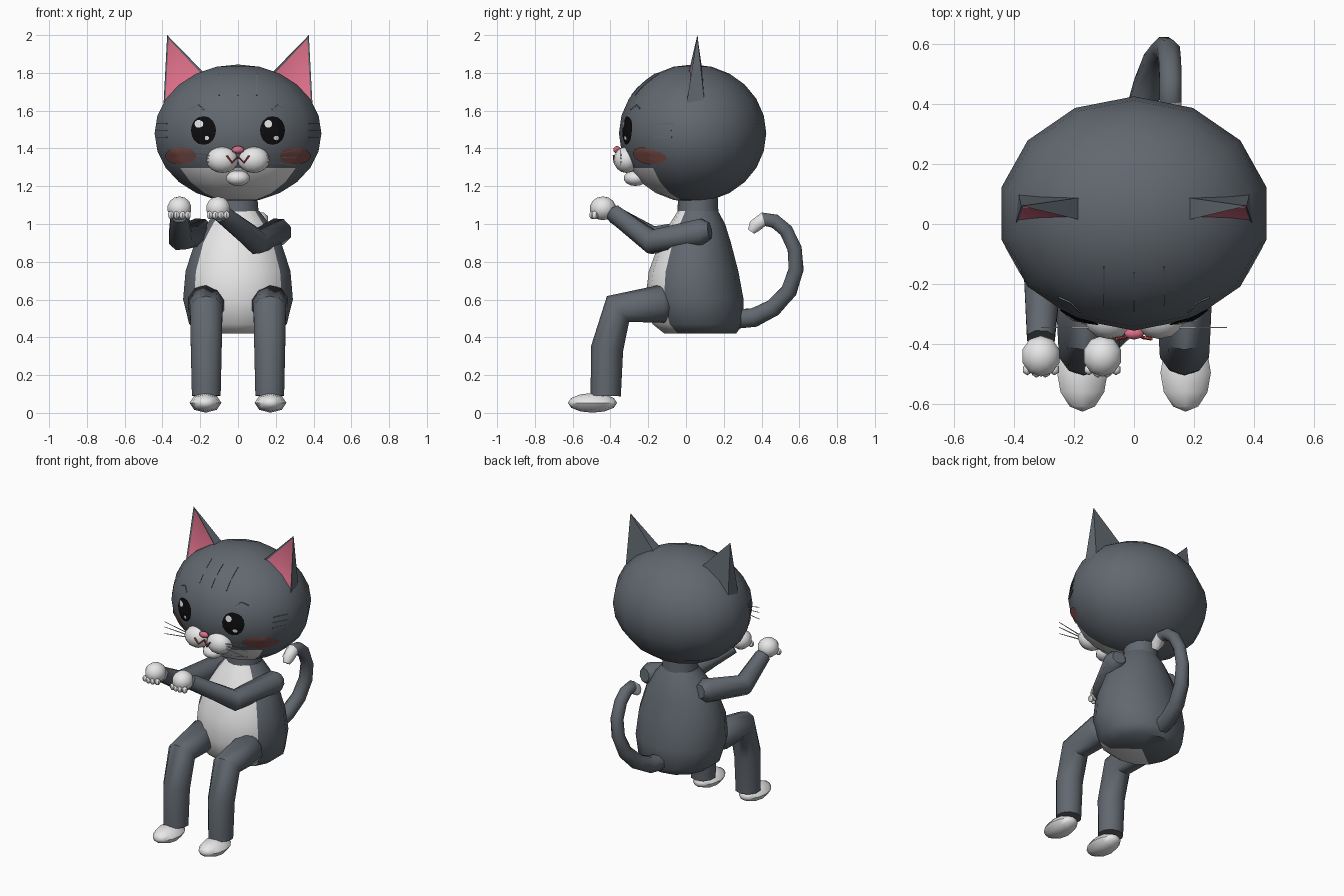
import bpy, bmesh
from math import sin, cos, pi, radians
from mathutils import Vector, Matrix
from mathutils.bvhtree import BVHTree

cube = bpy.data.objects.get("Cube")
if cube:
    bpy.data.objects.remove(cube, do_unlink=True)


def material(name, r, g, b):
    m = bpy.data.materials.new(name)
    m.use_nodes = True
    m.diffuse_color = (r, g, b, 1)
    bsdf = next(n for n in m.node_tree.nodes if n.type == 'BSDF_PRINCIPLED')
    bsdf.inputs["Base Color"].default_value = (r, g, b, 1)
    bsdf.inputs["Roughness"].default_value = 0.8
    return m


FUR = material("grey fur", .12, .138, .16)
WHITE = material("white fur", .8, .8, .8)
PINK = material("ear pink", .72, .16, .25)
BLACK = material("eye black", .004, .004, .005)
BLUSH = material("cheek blush", .2, .075, .065)
RED = material("mouth red", .5, .07, .07)
parts = []


def finish(bm, name, mats, recalc=True):
    if recalc:
        bmesh.ops.recalc_face_normals(bm, faces=bm.faces[:])
    mesh = bpy.data.meshes.new(name)
    bm.to_mesh(mesh)
    bm.free()
    for m in mats:
        mesh.materials.append(m)
    ob = bpy.data.objects.new(name, mesh)
    bpy.context.collection.objects.link(ob)
    parts.append(ob)
    return ob


def skin(bm, rings):
    """Bridge rings of verts, cap both ends with fans; yields (face, ring, segment)."""
    n = len(rings[0])
    out = []
    for i in range(len(rings) - 1):
        a, b = rings[i], rings[i + 1]
        for k in range(n):
            j = (k + 1) % n
            out.append((bm.faces.new((a[k], a[j], b[j], b[k])), i, k))
    for i, ring in ((0, rings[0]), (len(rings) - 2, rings[-1])):
        mid = bm.verts.new(sum((v.co for v in ring), Vector()) / n)
        for k in range(n):
            out.append((bm.faces.new((ring[k], ring[(k + 1) % n], mid)), i, k))
    return out


def lathe(name, profile, mats, top=9, n=14):
    """Rings of (z, rx, ry, cy); the front sectors below 'top' get the second colour."""
    bm = bmesh.new()
    rings = []
    for z, rx, ry, cy in profile:
        rings.append([bm.verts.new((rx * sin(2 * pi * k / n), cy - ry * cos(2 * pi * k / n), z))
                      for k in range(n)])
    for f, i, k in skin(bm, rings):
        if len(mats) > 1 and k in (0, 1, n - 2, n - 1) and f.calc_center_median().z < top:
            f.material_index = 1
    return finish(bm, name, mats)


def tube(name, pts, radii, mats, n=8, ref=(1, 0, 0), tip=99):
    """Tapered tube along a path; rings from 'tip' on get the second colour."""
    bm = bmesh.new()
    pts = [Vector(p) for p in pts]
    if not isinstance(radii, (list, tuple)):
        radii = [radii] * len(pts)
    rings = []
    for i, p in enumerate(pts):
        d_in = (p - pts[max(i - 1, 0)]).normalized()
        d_out = (pts[min(i + 1, len(pts) - 1)] - p).normalized()
        t = (d_in + d_out).normalized()
        u = Vector(ref)
        u = (u - t * u.dot(t)).normalized()
        v = t.cross(u)
        rings.append([bm.verts.new(p + radii[i] * (u * cos(2 * pi * (k + .5) / n)
                                                   + v * sin(2 * pi * (k + .5) / n)))
                      for k in range(n)])
    for f, i, k in skin(bm, rings):
        f.material_index = int(i >= tip)
    return finish(bm, name, mats)


def ball(name, loc, size, mat, u=10, v=7, forward=False):
    bm = bmesh.new()
    rot = Matrix.Rotation(pi / 2, 4, 'X') if forward else Matrix()
    mtx = Matrix.Translation(loc) @ Matrix.Diagonal((*size, 1)) @ rot
    bmesh.ops.create_uvsphere(bm, u_segments=u, v_segments=v, radius=1, matrix=mtx)
    return finish(bm, name, [mat])


# Head with pale lower face, neck, body with pale belly
lats = [radians(a) for a in range(-75, 90, 15)]
head = lathe("head", [(1.48 + .365 * sin(a), .453 * cos(a), .39 * cos(a), .035) for a in lats],
             [FUR, WHITE], top=1.295)
for v in head.data.vertices[-2:]:  # round off the two poles
    v.co.z += .012 if v.co.z > 1.5 else -.012
lathe("neck", [(1.03, .115, .11, .063), (1.14, .105, .105, .063)], [FUR])
lathe("body", [(.42, .2, .19, .075), (.47, .265, .24, .063), (.6, .298, .26, .045),
               (.75, .285, .237, .04), (.9, .235, .19, .048), (1.0, .17, .147, .06),
               (1.07, .115, .106, .063)], [FUR, WHITE])

tree = BVHTree.FromPolygons([v.co for v in head.data.vertices],
                            [p.vertices[:] for p in head.data.polygons])


def on_head(x, z, lift=0.0):
    hit = tree.ray_cast(Vector((x, -3, z)), Vector((0, 1, 0)))
    if hit[0] is None:
        return Vector((x, 0, z))
    return hit[0] + hit[1] * lift


def patch(name, cx, cz, rx, rz, lift, mat, n=16, steps=4):
    """Thin oval plate that follows the face."""
    bm = bmesh.new()
    mid = bm.verts.new(on_head(cx, cz, lift))
    last = None
    for s in range(1, steps + 1):
        q = s / steps
        ring = [bm.verts.new(on_head(cx + rx * q * cos(2 * pi * k / n),
                                     cz + rz * q * sin(2 * pi * k / n), lift)) for k in range(n)]
        for k in range(n):
            j = (k + 1) % n
            bm.faces.new((last[k], ring[k], ring[j], last[j]) if last else (mid, ring[k], ring[j]))
        last = ring
    return finish(bm, name, [mat], recalc=False)


# Paired parts
for side, s in (("left", 1), ("right", -1)):
    # Ear: wedge with inset pink front
    bm = bmesh.new()
    tip, a, b, c, d = [bm.verts.new((s * x, y, z)) for x, y, z in (
        (.375, .06, 2.0), (.165, .01, 1.785), (.395, 0, 1.62), (.385, .1, 1.63), (.165, .09, 1.785))]
    front = bm.faces.new((tip, a, b))
    for f in ((tip, b, c), (tip, c, d), (tip, d, a), (a, b, c, d)):
        bm.faces.new(f)
    bmesh.ops.recalc_face_normals(bm, faces=bm.faces[:])
    bmesh.ops.inset_individual(bm, faces=[front], thickness=.02, depth=-.008)
    front.material_index = 1
    finish(bm, side + "_ear", [FUR, PINK], recalc=False)

    # Face
    patch(side + "_eye", s * .18, 1.495, .065, .075, .007, BLACK)
    patch(side + "_eye_glint", s * .18 - .022, 1.528, .021, .021, .013, WHITE, 10, 2)
    patch(side + "_eye_small_glint", s * .18 + .018, 1.457, .012, .012, .013, WHITE, 8, 2)
    patch(side + "_cheek", s * .3, 1.362, .082, .045, .005, BLUSH)
    ball(side + "_muzzle", (s * .083, -.315, 1.34), (.085, .068, .07), WHITE, 12, 8)
    for i, z in enumerate((1.39, 1.355, 1.31)):
        tube(f"{side}_whisker_{i + 1}", [(s * .11, -.345, 1.345 + (1 - i) * .01), (s * .31, -.345, z)],
             [.004, .002], [WHITE], 4, (0, 1, 0))
        tube(f"{side}_face_stripe_{i + 1}",
             [on_head(s * x, 1.53 - i * .035) for x in (.375, .4, .425)], .005, [FUR], 4, (0, 0, 1))
    tube(side + "_brow", [on_head(s * x, z) for x, z in ((.18, 1.605), (.21, 1.628), (.25, 1.61))],
         .005, [FUR], 4, (0, 1, 0))

    # Leg and foot
    x = s * .168
    tube(side + "_leg", [(x, -.07, .585), (x, -.12, .578), (x, -.36, .55), (x, -.418, .34), (x, -.425, .09)],
         [.05, .102, .09, .086, .08], [FUR], 10)
    ball(side + "_foot", (s * .172, -.495, .053), (.084, .13, .052), WHITE, 8, 6, True)

# Arms both reach forward, swung towards the right side
arms = {"left": ((.225, .125, .965), (.215, .085, .96), (.1, -.18, .905), (-.085, -.38, 1.055)),
        "right": ((-.19, .125, .965), (-.2, .085, .96), (-.305, -.18, .925), (-.31, -.38, 1.05))}
for side, path in arms.items():
    tube(side + "_arm", path, [.045, .074, .068, .05], [FUR], 8)
    px = -.105 if side == "left" else -.31
    ball(side + "_paw", (px, -.44, 1.083), (.067, .07, .063), WHITE)
    for i in range(4):
        t = i - 1.5
        ball(f"{side}_toe_{i + 1}", (px + t * .03, -.497 + abs(t) * .008, 1.047),
             (.018, .02, .022), WHITE, 6, 5)

# Nose, mouth, chin and forehead stripes
ball("nose", (0, -.365, 1.393), (.034, .02, .02), PINK, 8, 6)
tube("mouth", [(-.058, -.382, 1.362), (-.032, -.378, 1.325), (0, -.362, 1.355),
               (.032, -.378, 1.325), (.058, -.382, 1.362)], .006, [RED], 5, (0, 1, 0))
ball("chin", (0, -.268, 1.243), (.066, .062, .042), WHITE)
for i in (-1, 0, 1):
    tube(f"forehead_stripe_{i + 2}", [on_head(i * .1, z) for z in (1.68, 1.72, 1.76, 1.795)],
         .005, [FUR], 4)

# Tail curling up with a pale tip
tube("tail", [(.0, .25, .495), (.02, .36, .505), (.045, .46, .555), (.075, .545, .645), (.1, .583, .76),
              (.115, .575, .87), (.12, .53, .965), (.122, .47, 1.015), (.122, .41, 1.025),
              (.122, .365, .99), (.122, .345, .96)],
     [.055, .054, .05, .046, .043, .041, .04, .04, .04, .038, .022], [FUR, WHITE], 8, tip=8)

# Smooth shading with crisp edges
bpy.ops.object.select_all(action='DESELECT')
for ob in parts:
    ob.select_set(True)
bpy.context.view_layer.objects.active = head
bpy.ops.object.shade_smooth_by_angle(angle=radians(50))
